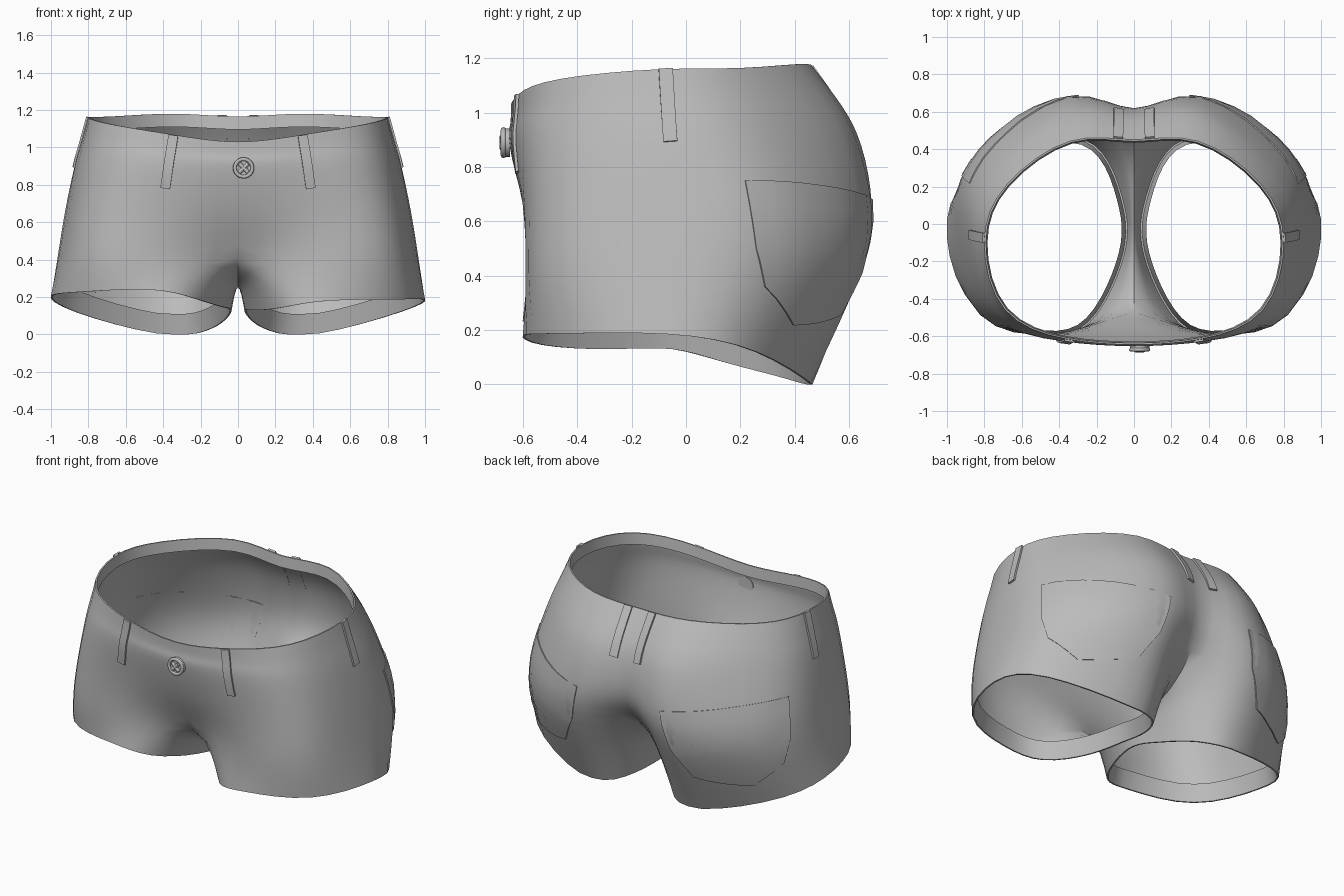
import bpy, bmesh, math
from mathutils import Vector
from mathutils.bvhtree import BVHTree

if "Cube" in bpy.data.objects:
    bpy.data.objects.remove(bpy.data.objects["Cube"])

grey = bpy.data.materials.new("grey_cloth")
grey.diffuse_color = (0.5, 0.5, 0.5, 1)
grey.use_nodes = True
grey.node_tree.nodes["Principled BSDF"].inputs["Base Color"].default_value = grey.diffuse_color


def finish(ob, angle=35):
    ob.data.materials.clear()
    ob.data.materials.append(grey)
    bpy.ops.object.select_all(action='DESELECT')
    ob.select_set(True)
    bpy.context.view_layer.objects.active = ob
    bpy.ops.object.shade_smooth_by_angle(angle=math.radians(angle))


def new_object(name, bm):
    me = bpy.data.meshes.new(name)
    bm.to_mesh(me)
    bm.free()
    ob = bpy.data.objects.new(name, me)
    bpy.context.collection.objects.link(ob)
    return ob


# Half outlines, front centre round the hip to back centre
waist = [(0, -.645, 1.03), (.36, -.615, 1.07), (.69, -.46, 1.125), (.8, -.1, 1.16),
         (.68, .21, 1.165), (.34, .445, 1.18), (0, .45, 1.165)]
hip = [(0, -.65, .88), (.39, -.625, .89), (.74, -.485, .9), (.87, -.08, .9),
       (.77, .3, .9), (.35, .635, .88), (0, .6, .88)]
seat = [(0, -.59, .65), (.42, -.6, .66), (.79, -.485, .66), (.915, -.07, .66),
        (.83, .36, .66), (.35, .683, .66), (0, .61, .66)]
# Leg top ring closes along the crotch seam
leg_top = [(0, -.47, .41), (.43, -.587, .42), (.82, -.49, .42), (.955, -.07, .42),
           (.86, .35, .42), (.37, .65, .42), (0, .43, .41),
           (0, .2, .29), (0, -.05, .25), (0, -.26, .29)]
hem = [(.24, -.53, .145), (.48, -.6, .18), (.84, -.46, .187), (1.0, -.07, .185),
       (.87, .26, .12), (.43, .46, .005), (.17, .38, .02),
       (.065, .15, .08), (.035, -.05, .13), (.09, -.28, .13)]
# The left leg opening is cut higher in front
lift = [.05, .06, .04, .02, 0, 0, 0, 0, 0, .02]
hem_left = [(x, y, z + d) for (x, y, z), d in zip(hem, lift)]
# Waistband ring halfway down, fuller at the back
push = [0, 0, 0, .005, .008, .018, .018]
band = [((a[0] + b[0]) / 2, (a[1] + b[1]) / 2 + d, (a[2] + b[2]) / 2)
        for a, b, d in zip(waist, hip, push)]

# Shorts body: control cage for both halves
bm = bmesh.new()
cache = {}


def vert(p, s):
    key = (round(p[0] * s, 4) + 0.0, p[1], p[2])
    if key not in cache:
        cache[key] = bm.verts.new(key)
    return cache[key]


for s, opening in ((1, hem), (-1, hem_left)):
    for a, b in ((waist, band), (band, hip), (hip, seat), (seat, leg_top)):
        for i in range(6):
            bm.faces.new([vert(p, s) for p in (a[i], a[i + 1], b[i + 1], b[i])])
    for i in range(10):
        k = (i + 1) % 10
        bm.faces.new([vert(p, s) for p in (leg_top[i], leg_top[k], opening[k], opening[i])])
bmesh.ops.recalc_face_normals(bm, faces=bm.faces)
cage = new_object("shorts_cage", bm)
cage.modifiers.new("smooth", 'SUBSURF').levels = 2

# Adjust the cage so the smoothed cloth passes through the outlines
target = [v.co.copy() for v in cage.data.vertices]
for step in range(7):
    dg = bpy.context.evaluated_depsgraph_get()
    ev = cage.evaluated_get(dg)
    got = [ev.data.vertices[i].co.copy() for i in range(len(target))]
    for v, t, g in zip(cage.data.vertices, target, got):
        v.co += (t - g) * 0.9
    cage.data.update()
    cage.update_tag()
    bpy.context.view_layer.update()
dg = bpy.context.evaluated_depsgraph_get()
body_mesh = bpy.data.meshes.new_from_object(cage.evaluated_get(dg))
bpy.data.objects.remove(cage)

bm = bmesh.new()
bm.from_mesh(body_mesh)
for v in bm.verts:
    v.co.z = max(v.co.z, 0)
bm.normal_update()
if max(bm.verts, key=lambda v: v.co.x).normal.x < 0:
    bmesh.ops.reverse_faces(bm, faces=bm.faces)
bm.normal_update()
tree = BVHTree.FromBMesh(bm)

# Turned-in bands at the waist and leg openings
rim = [e for e in bm.edges if e.is_boundary]
for inward, drop_waist, drop_hem in ((.009, 0, 0), (.022, .07, .11)):
    ext = bmesh.ops.extrude_edge_only(bm, edges=rim)["geom"]
    for v in (g for g in ext if isinstance(g, bmesh.types.BMVert)):
        top = v.co.z > .7
        c = Vector((0 if top else math.copysign(.52, v.co.x), -.07, v.co.z))
        v.co += (c - v.co).normalized() * (.008 if top and drop_waist else inward)
        v.co.z += -drop_waist if top else drop_hem
    rim = [g for g in ext if isinstance(g, bmesh.types.BMEdge)]
finish(new_object("shorts_body", bm), 40)


def patch(name, rows, thick):
    """Raised cloth patch on the body, from rows of (point, normal), on both sides."""
    bm = bmesh.new()
    norm = {}
    grid = []
    for row in rows:
        line = []
        for p, n in row:
            v = bm.verts.new(p + n * thick)
            norm[v] = n
            line.append(v)
        grid.append(line)
    for a, b in zip(grid, grid[1:]):
        for i in range(len(a) - 1):
            bm.faces.new((a[i], a[i + 1], b[i + 1], b[i]))
    edges = [e for e in bm.edges if e.is_boundary]
    border = {v for e in edges for v in e.verts}
    moves = {tuple(v.co): norm[v] for v in border}
    ext = bmesh.ops.extrude_edge_only(bm, edges=edges)["geom"]
    for v in ext:
        if isinstance(v, bmesh.types.BMVert):
            v.co -= moves[tuple(v.co)] * (thick - .001)
    bmesh.ops.recalc_face_normals(bm, faces=bm.faces)
    bm.normal_update()
    mid = rows[len(rows) // 2][0][1]
    if max(bm.faces, key=lambda f: f.calc_area()).normal.dot(mid) < 0:
        bmesh.ops.reverse_faces(bm, faces=bm.faces)
    ob = new_object(name, bm)
    ob.modifiers.new("both_sides", 'MIRROR')
    finish(ob, 35)


# Belt loops
for name, low, high in (("front_belt_loop", (.39, -.63, .78), (.345, -.62, 1.065)),
                        ("side_belt_loop", (.9, -.058, .9), (.8, -.075, 1.165)),
                        ("back_belt_loop", (.085, .61, .9), (.085, .455, 1.165))):
    low, high = Vector(low), Vector(high)
    rows = []
    for i in range(7):
        p, n, _, _ = tree.find_nearest(low.lerp(high, i / 6))
        side = n.cross(high - low).normalized() * .026
        rows.append([(p - side, n), (p + side, n)])
    patch(name, rows, .012)

# Back pockets: height, start and end degrees around the leg, slope to the middle
outline = [(.75, 27, 103, .07), (.5, 29, 99, .05), (.36, 33, 94, .02), (.22, 52, 90, -.04)]
rows = []
for a, b in zip(outline, outline[1:]):
    for k in range(1 if rows else 0, 4):
        z, start, end, slope = (p + (q - p) * k / 3 for p, q in zip(a, b))
        row = []
        for j in range(9):
            ang = math.radians(start + (end - start) * j / 8)
            d = Vector((math.cos(ang), math.sin(ang), 0))
            h = z - slope * (j / 8) ** 2
            p, n, _, _ = tree.ray_cast(Vector((.45, 0, h)) + d * 2, -d)
            if p is not None:
                row.append((p, n))
        if len(row) == 9:
            rows.append(row)
patch("back_pocket", rows, .008)

# Button: disc, raised rim and crossed thread
centre = Vector((.03, -.66, .89))
bpy.ops.mesh.primitive_cylinder_add(vertices=24, radius=.052, depth=.025, location=centre,
                                    rotation=(math.pi / 2, 0, 0))
bpy.context.object.name = "button_disc"
finish(bpy.context.object)
bpy.ops.mesh.primitive_torus_add(major_radius=.047, minor_radius=.01, major_segments=24,
                                 minor_segments=8, location=centre + Vector((0, -.012, 0)),
                                 rotation=(math.pi / 2, 0, 0))
bpy.context.object.name = "button_rim"
finish(bpy.context.object, 60)
for tilt in (45, -45):
    bpy.ops.mesh.primitive_cylinder_add(vertices=8, radius=.011, depth=.066,
                                        location=centre + Vector((0, -.015, 0)),
                                        rotation=(0, math.radians(tilt), 0))
    bpy.context.object.name = "button_thread"
    finish(bpy.context.object, 60)
